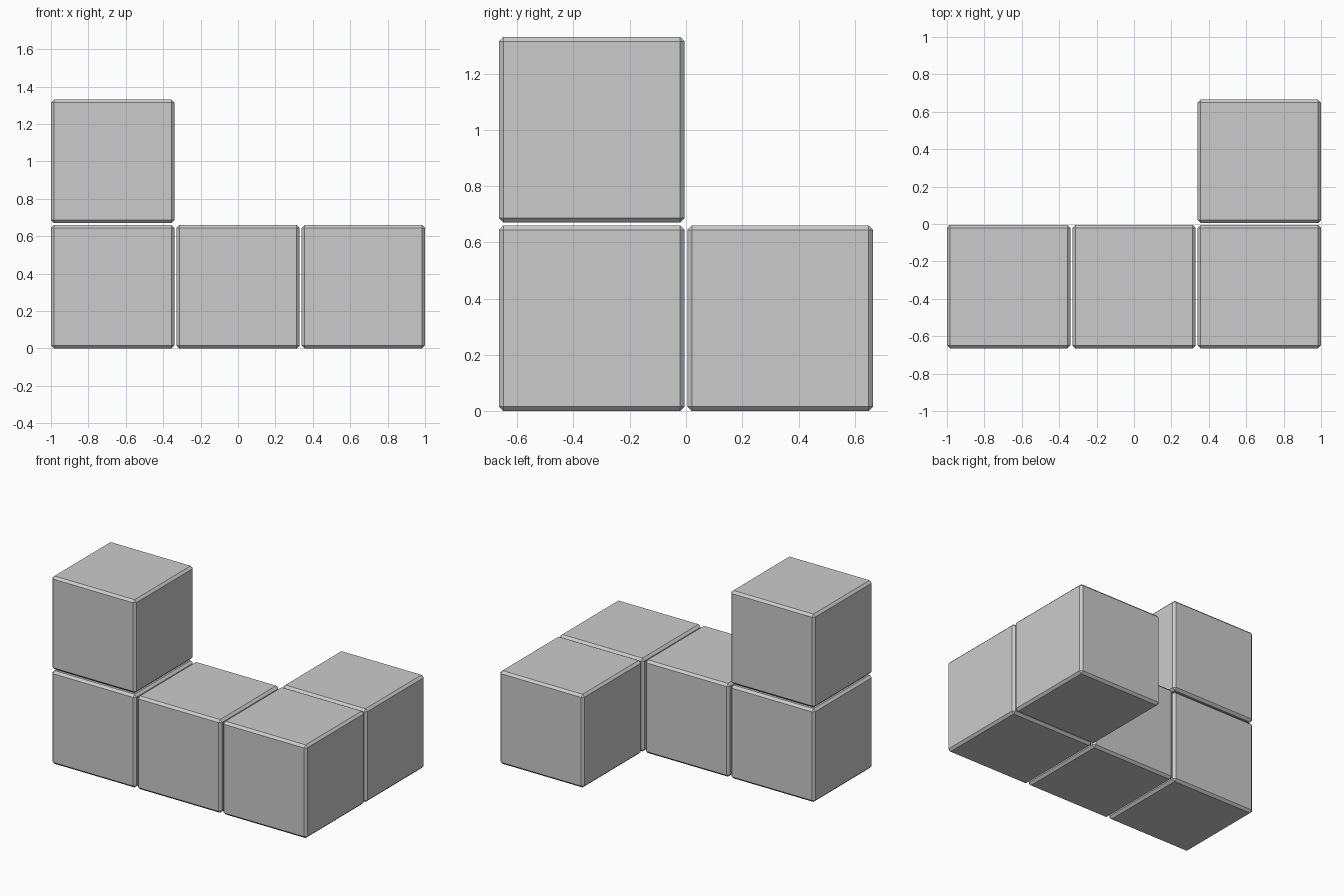
import bpy
import bmesh

SIZE = 0.66      # edge of one cube
PITCH = 0.67     # spacing between cube centres
BEVEL = 0.016    # flat chamfer on every edge

default_cube = bpy.data.objects.get("Cube")
if default_cube:
    bpy.data.objects.remove(default_cube, do_unlink=True)

# Single grey material
grey = bpy.data.materials.new("light grey")
grey.use_nodes = True
colour = (0.6, 0.6, 0.6, 1)
grey.diffuse_color = colour
grey.node_tree.nodes["Principled BSDF"].inputs["Base Color"].default_value = colour

# One chamfered cube mesh, shared by all blocks
mesh = bpy.data.meshes.new("chamfered_block")
bm = bmesh.new()
bmesh.ops.create_cube(bm, size=SIZE)
bmesh.ops.bevel(bm, geom=bm.edges[:], offset=BEVEL, segments=1,
                affect='EDGES', clamp_overlap=True)
bm.to_mesh(mesh)
bm.free()
mesh.materials.append(grey)

# Blocks by grid cell: column, row, level
blocks = {
    "right_block": (-1, 0, 0),
    "middle_block": (0, 0, 0),
    "left_block": (1, 0, 0),
    "back_left_block": (1, 1, 0),
    "upper_right_block": (-1, 0, 1),
}
for name, (col, row, level) in blocks.items():
    block = bpy.data.objects.new(name, mesh)
    block.location = (col * PITCH, (row - 0.5) * PITCH, SIZE / 2 + level * PITCH)
    bpy.context.collection.objects.link(block)
